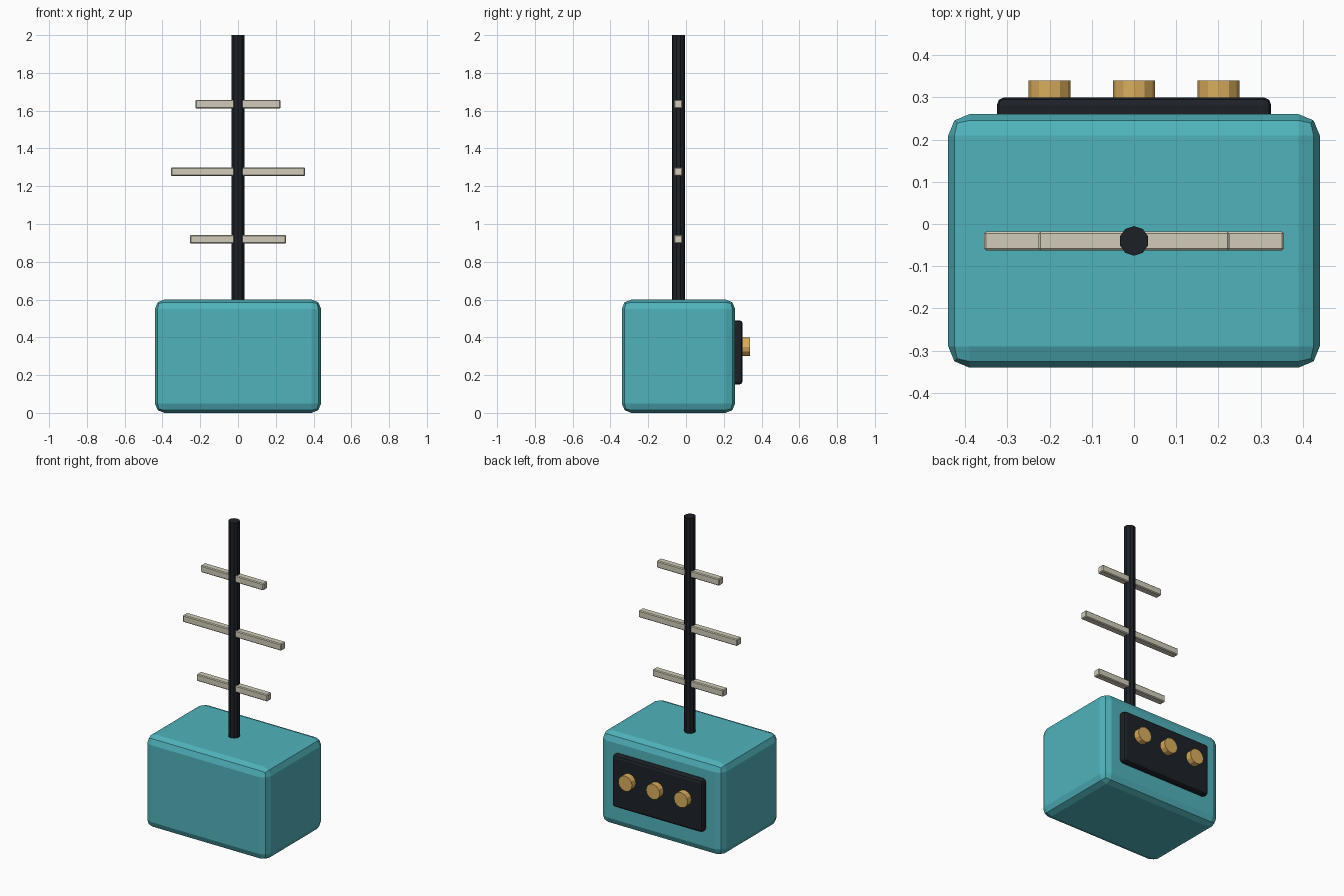
import bpy
import math

if "Cube" in bpy.data.objects:
    bpy.data.objects.remove(bpy.data.objects["Cube"])


def material(name, rgb):
    m = bpy.data.materials.new(name)
    m.diffuse_color = (*rgb, 1)
    m.use_nodes = True
    m.node_tree.nodes["Principled BSDF"].inputs["Base Color"].default_value = m.diffuse_color
    return m


TEAL = material("teal", (0.08, 0.45, 0.50))
BLACK = material("black", (0.012, 0.015, 0.02))
BRASS = material("brass", (0.70, 0.42, 0.11))
IVORY = material("ivory", (0.64, 0.60, 0.48))


def box(name, lo, hi, mat, bevel, segments=1):
    centre = [(a + b) / 2 for a, b in zip(lo, hi)]
    bpy.ops.mesh.primitive_cube_add(size=1, location=centre)
    ob = bpy.context.object
    ob.name = name
    ob.scale = [b - a for a, b in zip(lo, hi)]
    bpy.ops.object.transform_apply(location=False, rotation=False, scale=True)
    mod = ob.modifiers.new("bevel", "BEVEL")
    mod.width = bevel
    mod.segments = segments
    ob.data.materials.append(mat)
    return ob


def cylinder(name, sides, radius, depth, location, mat, rotation=(0, 0, 0)):
    bpy.ops.mesh.primitive_cylinder_add(vertices=sides, radius=radius, depth=depth,
                                        location=location, rotation=rotation)
    ob = bpy.context.object
    ob.name = name
    ob.data.materials.append(mat)
    return ob


# Rounded housing and the control panel on its back
box("housing", (-0.44, -0.34, 0), (0.44, 0.26, 0.6), TEAL, 0.05, 2)
box("back_panel", (-0.325, 0.22, 0.15), (0.325, 0.30, 0.49), BLACK, 0.018, 2)

# Row of knobs on the panel
for i, x in enumerate((-0.2, 0, 0.2)):
    cylinder(f"knob_{i + 1}", 12, 0.05, 0.06, (x, 0.31, 0.35), BRASS,
             (math.pi / 2, 0, 0))

# Antenna mast with three crossbars
cylinder("mast", 10, 0.035, 1.42, (0, -0.04, 1.29), BLACK)
for i, (z, half) in enumerate(((0.92, 0.255), (1.277, 0.355), (1.635, 0.226))):
    box(f"crossbar_{i + 1}", (-half, -0.0625, z - 0.0225),
        (half, -0.0175, z + 0.0225), IVORY, 0.005)
